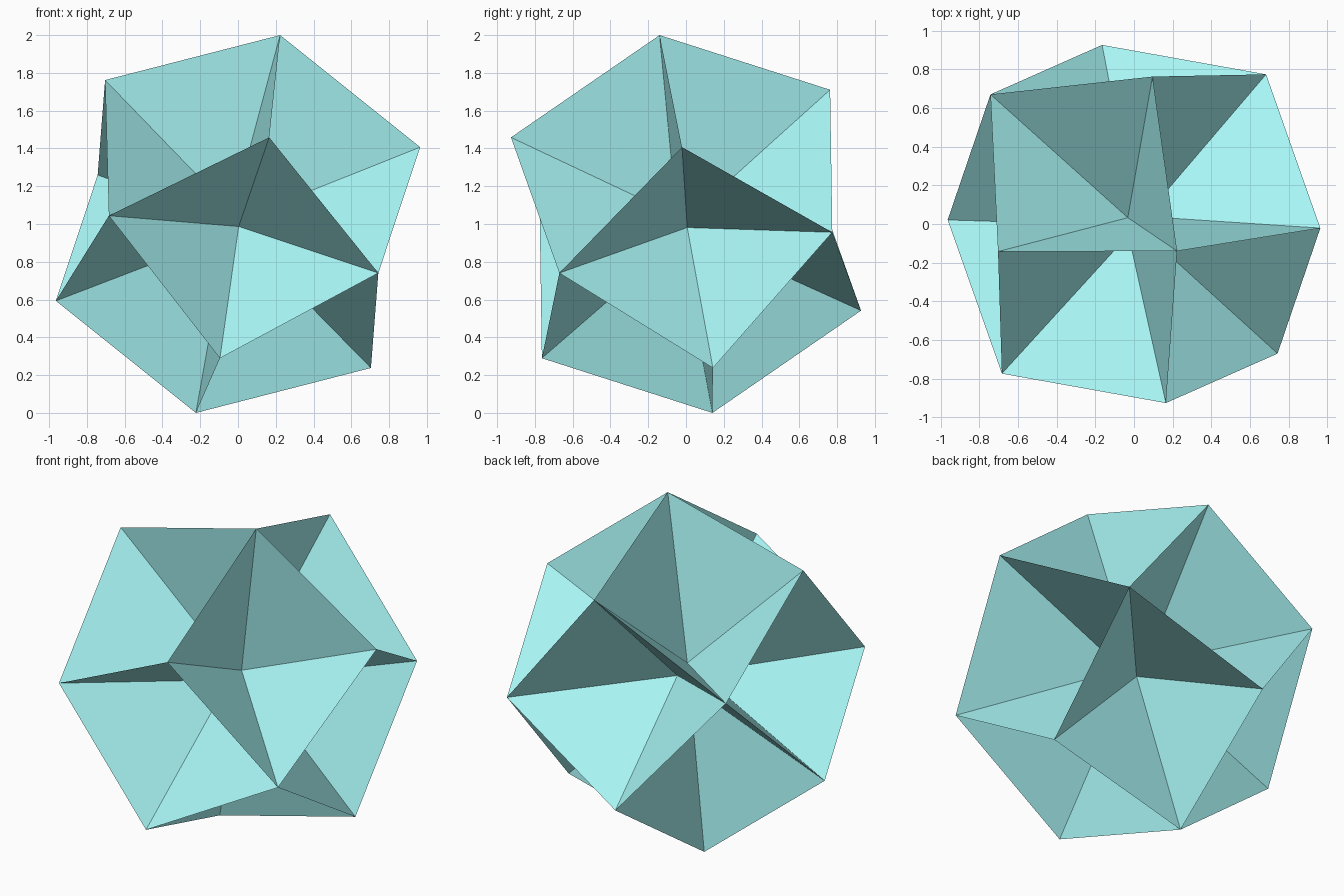
import bpy, bmesh
from itertools import combinations, product
from mathutils import Vector, Matrix

if "Cube" in bpy.data.objects:
    bpy.data.objects.remove(bpy.data.objects["Cube"])

AXIS_R, CORNER, INNER_R = 1.034, 0.6045, 0.09

# Tilted orthogonal frame of the star
a = Vector((0.223, -0.14, 1.0)).normalized()
c = Vector((0.74, -0.668, -0.26))
c = (c - a * c.dot(a)).normalized()
e = a.cross(c)
frame = Matrix((a, c, e)).transposed()

# Twelve rhombic faces, each pushed in almost to the centre
bm = bmesh.new()
for i, j in combinations(range(3), 2):
    k = 3 - i - j
    for s, t in product((1, -1), repeat=2):
        def point(u, v, w):
            p = Vector((0, 0, 0))
            p[i], p[j], p[k] = s * u, t * v, w
            return bm.verts.new(frame @ p)
        ring = [point(AXIS_R, 0, 0), point(CORNER, CORNER, CORNER),
                point(0, AXIS_R, 0), point(CORNER, CORNER, -CORNER)]
        d = INNER_R / 2 ** 0.5
        pit = point(d, d, 0)
        for n in range(4):
            f = bm.faces.new((ring[n], ring[(n + 1) % 4], pit))
            f.normal_update()
            if f.normal.dot(f.verts[0].co) < 0:
                f.normal_flip()
bmesh.ops.remove_doubles(bm, verts=bm.verts[:], dist=1e-4)

# Stand it on the ground
low = min(v.co.z for v in bm.verts)
bmesh.ops.translate(bm, verts=bm.verts[:], vec=(0, 0, -low))
mesh = bpy.data.meshes.new("dented_polyhedron")
bm.to_mesh(mesh)
bm.free()
obj = bpy.data.objects.new("dented_polyhedron", mesh)
bpy.context.collection.objects.link(obj)

# Turquoise surface
mat = bpy.data.materials.new("turquoise")
mat.diffuse_color = (0.4, 0.93, 0.93, 1)
mat.use_nodes = True
mat.node_tree.nodes["Principled BSDF"].inputs["Base Color"].default_value = mat.diffuse_color
mesh.materials.append(mat)
